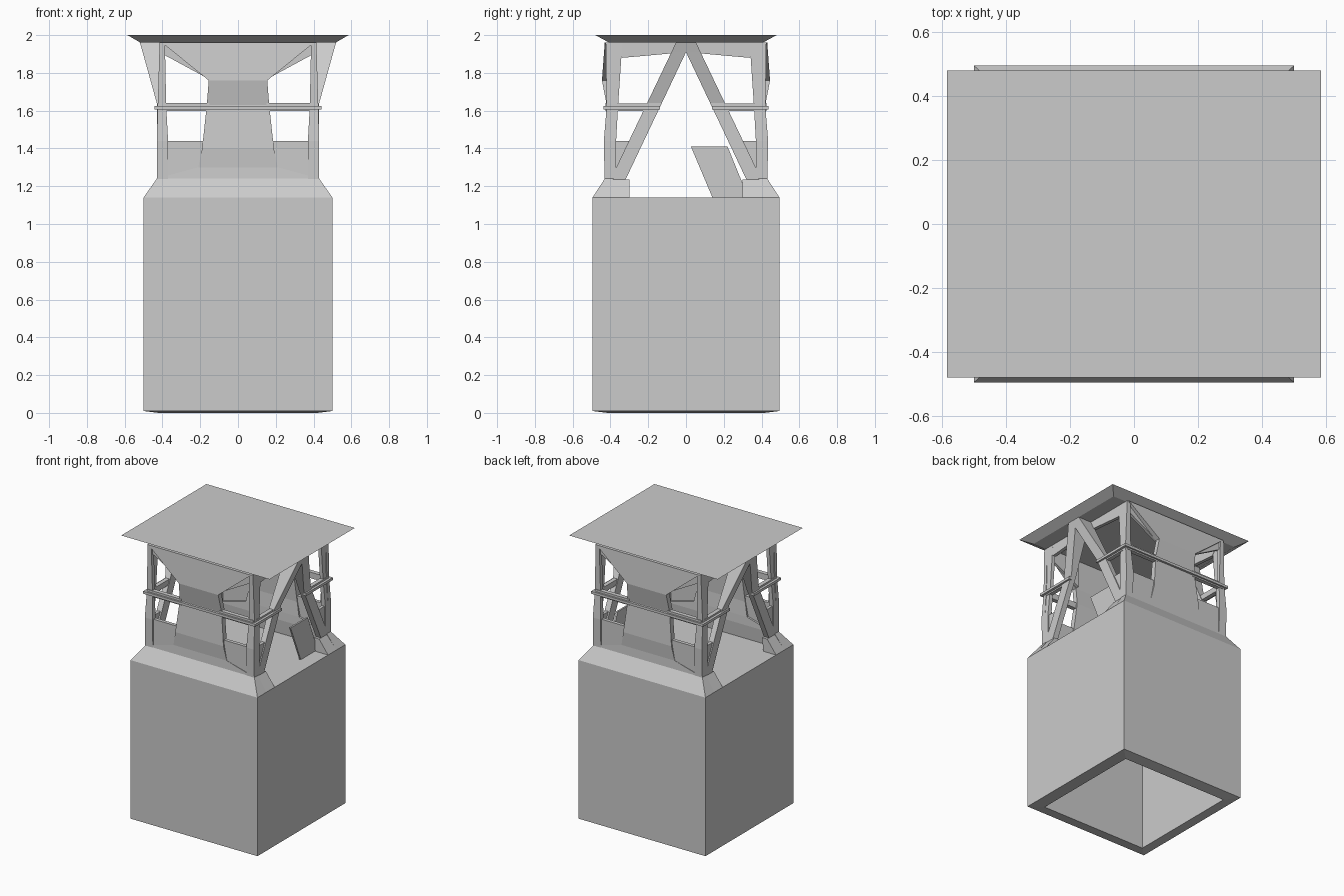
import bpy, bmesh
from mathutils import Vector

if "Cube" in bpy.data.objects:
    bpy.data.objects.remove(bpy.data.objects["Cube"])


def finish(name, bm, mirror=""):
    """Turn a bmesh into an object, mirrored across the world axes named."""
    bmesh.ops.recalc_face_normals(bm, faces=bm.faces)
    me = bpy.data.meshes.new(name)
    bm.to_mesh(me)
    bm.free()
    ob = bpy.data.objects.new(name, me)
    bpy.context.collection.objects.link(ob)
    if mirror:
        m = ob.modifiers.new("Mirror", 'MIRROR')
        m.use_axis = ("x" in mirror, "y" in mirror, False)
        m.use_clip = False
        m.use_mirror_merge = False
    return ob


def loft(name, rings, mirror=""):
    """Closed solid through rings (x0, x1, y0, y1, z)."""
    bm = bmesh.new()
    loops = [[bm.verts.new(p) for p in ((a, c, z), (b, c, z), (b, d, z), (a, d, z))]
             for a, b, c, d, z in rings]
    for lo, hi in zip(loops, loops[1:]):
        for i in range(4):
            j = (i + 1) % 4
            bm.faces.new((lo[i], lo[j], hi[j], hi[i]))
    bm.faces.new(loops[0][::-1])
    bm.faces.new(loops[-1])
    return finish(name, bm, mirror)


def box(name, x0, x1, y0, y1, z0, z1, mirror=""):
    return loft(name, [(x0, x1, y0, y1, z0), (x0, x1, y0, y1, z1)], mirror)


def prism(name, pts, offset, mirror=""):
    """Flat polygon pushed along an offset."""
    bm = bmesh.new()
    a = [bm.verts.new(p) for p in pts]
    b = [bm.verts.new(Vector(p) + Vector(offset)) for p in pts]
    bm.faces.new(a)
    bm.faces.new(b[::-1])
    for i in range(len(a)):
        j = (i + 1) % len(a)
        bm.faces.new((a[i], b[i], b[j], a[j]))
    return finish(name, bm, mirror)


def centred(hx, hy, z):
    return (-hx, hx, -hy, hy, z)


# Hollow base: up the inside, round the sloped bottom rim, up the outside
loft("base", [centred(.42, .415, 1.12), centred(.42, .415, 0),
              centred(.5, .495, .01), centred(.5, .495, 1.14)])

# Overhanging roof slab
loft("roof", [centred(.52, .41, 1.962), centred(.585, .48, 2.0)])

# Front and back: sloped skirt, tapering pillar and flared head in one sheet
profile = [(1.14, .50, .495, .10), (1.24, .43, .43, .045), (1.30, .21, .427, .04),
           (1.40, .19, .435, .04), (1.63, .165, .42, .035), (1.76, .155, .445, .035),
           (1.962, .405, .43, .035)]
loft("pillar_wall", [(-hw, hw, y - t, y, z) for z, hw, y, t in profile], "y")

# A-frame legs, leaning outward above the rail
loft("a_frame_leg", [(.40, .50, .365, .495, 1.14), (.39, .43, .32, .40, 1.235),
                     (.39, .43, .128, .206, 1.64), (.405, .505, 0, .077, 1.91),
                     (.41, .52, 0, .053, 1.962)], "xy")
loft("leg_foot", [(.40, .50, .30, .495, 1.14), (.39, .43, .30, .43, 1.235)], "xy")

# Corner posts, made of a front strip and a side strip
loft("corner_post", [(.37, .43, .40, .43, 1.2), (.37, .43, .40, .435, 1.44),
                     (.38, .425, .395, .42, 1.62), (.387, .415, .395, .425, 1.962)], "xy")
loft("corner_post_side", [(.40, .43, .37, .43, 1.2), (.40, .43, .37, .43, 1.44),
                          (.395, .42, .36, .42, 1.62), (.39, .415, .337, .42, 1.962)], "xy")

# Low panels under the windows
box("front_low_panel", .18, .41, .40, .425, 1.22, 1.44, "xy")
prism("side_low_panel", [(.40, .42, 1.14), (.40, .42, 1.44), (.40, .26, 1.44),
                         (.40, .37, 1.14)], (.022, 0, 0), "xy")

# Beams under the roof
prism("side_top_beam", [(.39, -.42, 1.962), (.39, .42, 1.962), (.39, .335, 1.88),
                        (.39, 0, 1.91), (.39, -.335, 1.88)], (.025, 0, 0), "x")
prism("front_top_brace", [(.15, .41, 1.765), (.39, .41, 1.895), (.41, .41, 1.962),
                          (.15, .41, 1.962)], (0, -.02, 0), "xy")

# Window bars with a thin rail outside them
box("front_window_bar", .15, .415, .395, .425, 1.597, 1.64, "xy")
box("side_window_bar", .395, .425, .15, .42, 1.597, 1.637, "xy")
box("front_rail", -.442, .442, .415, .437, 1.607, 1.625, "y")
box("side_rail", .42, .442, .137, .43, 1.607, 1.625, "xy")

# Loose slanted plate beside one leg
prism("slanted_plate", [(.385, .026, 1.41), (.385, .22, 1.41), (.385, .33, 1.14),
                        (.385, .14, 1.14)], (.012, 0, 0))
